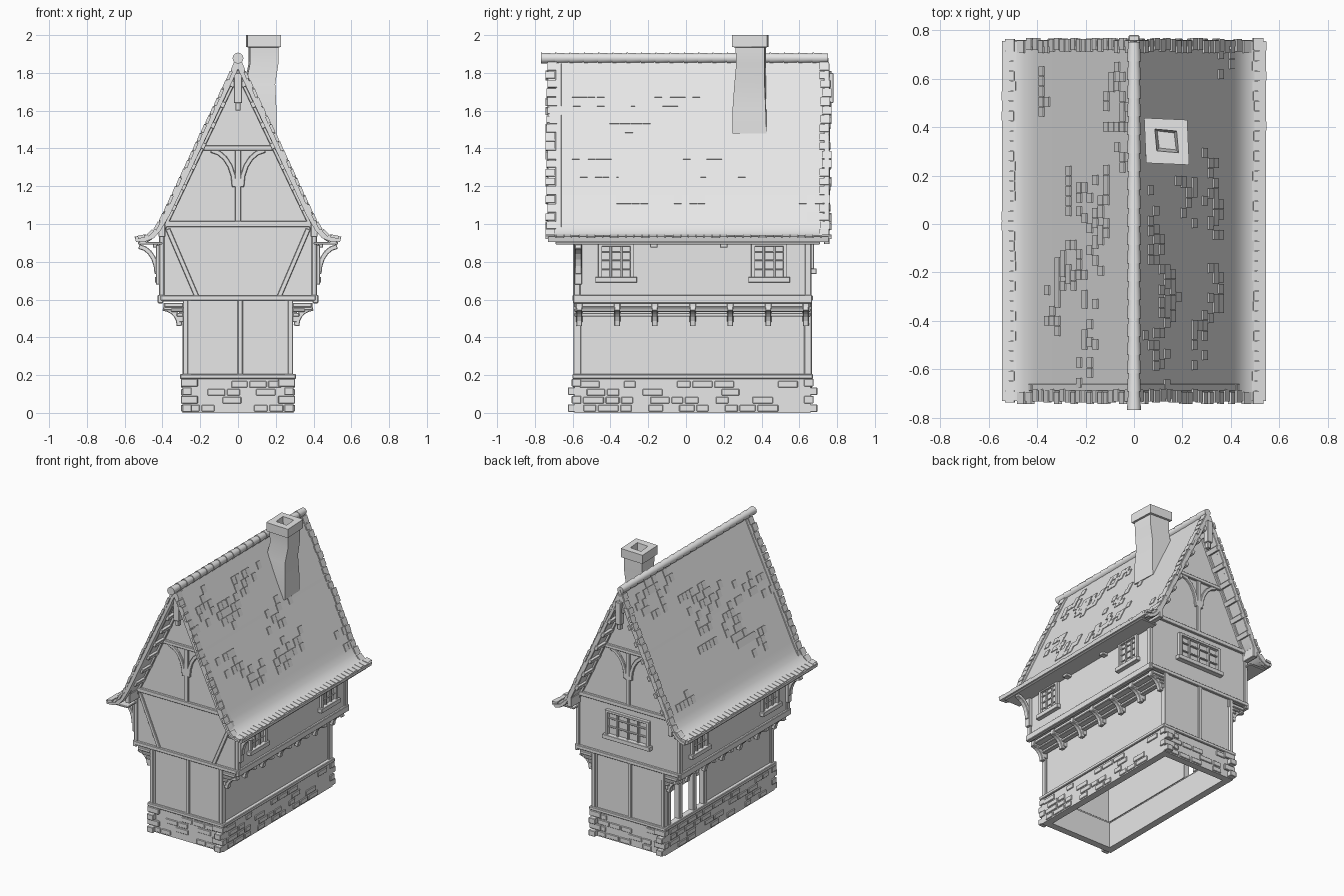
import bpy, bmesh, random
from math import pi, sin, cos, atan2, hypot, radians
from mathutils import Matrix, Vector

random.seed(4)
if "Cube" in bpy.data.objects:
    bpy.data.objects.remove(bpy.data.objects["Cube"])

grey = bpy.data.materials.new("plain_grey")
grey.use_nodes = True
grey.diffuse_color = (0.8, 0.8, 0.8, 1)
grey.node_tree.nodes["Principled BSDF"].inputs["Base Color"].default_value = (0.8, 0.8, 0.8, 1)

T = lambda x, y, z: Matrix.Translation((x, y, z))
R = lambda a, axis: Matrix.Rotation(a, 4, axis)
FLIP = Matrix.Scale(-1, 4, (1, 0, 0))
MID, HALF = 0.035, 0.625            # house centre and half length along y
FRONT, BACK, RIGHT, LEFT = 0, pi, pi / 2, -pi / 2


def finish(name, bm, smooth=False):
    bmesh.ops.recalc_face_normals(bm, faces=bm.faces)
    me = bpy.data.meshes.new(name)
    bm.to_mesh(me)
    bm.free()
    me.materials.append(grey)
    ob = bpy.data.objects.new(name, me)
    bpy.context.collection.objects.link(ob)
    if smooth:
        bpy.ops.object.select_all(action='DESELECT')
        ob.select_set(True)
        bpy.context.view_layer.objects.active = ob
        bpy.ops.object.shade_smooth_by_angle(angle=radians(32))
    return ob


def parts(name, items, bevel=0.0):
    bm = bmesh.new()
    for m, size in items:
        bmesh.ops.create_cube(bm, size=1, matrix=m @ Matrix.Diagonal((*size, 1)))
    ob = finish(name, bm)
    if bevel:
        mod = ob.modifiers.new("worn_edges", 'BEVEL')
        mod.width, mod.segments = bevel, 1
    return ob


def span(x0, x1, y0, y1, z0, z1):
    return T((x0 + x1) / 2, (y0 + y1) / 2, (z0 + z1) / 2), (x1 - x0, y1 - y0, z1 - z0)


def bar(p, q, w, t, y=0):
    dx, dz = q[0] - p[0], q[1] - p[1]
    m = T((p[0] + q[0]) / 2, y, (p[1] + q[1]) / 2) @ R(-atan2(dz, dx), 'Y')
    return m, (hypot(dx, dz) + w * 0.3, t, w)


def arc(cx, cz, rx, rz, a0, a1, w, t, y=0, n=5):
    a = [radians(a0 + (a1 - a0) * i / n) for i in range(n + 1)]
    pts = [(cx + rx * cos(v), cz + rz * sin(v)) for v in a]
    return [bar(p, q, w, t, y) for p, q in zip(pts, pts[1:])]


def face(angle, d):
    return T(0, MID, 0) @ R(angle, 'Z') @ T(0, -d, 0)


def put(m, items):
    return [(m @ k, s) for k, s in items]


def both(items):
    return items + put(FLIP, items)


def prism(name, pts, y0, y1, smooth=False):
    bm = bmesh.new()
    f = bm.faces.new([bm.verts.new((x, y0, z)) for x, z in pts])
    ext = bmesh.ops.extrude_face_region(bm, geom=[f])
    bmesh.ops.translate(bm, vec=(0, y1 - y0, 0),
                        verts=[v for v in ext["geom"] if isinstance(v, bmesh.types.BMVert)])
    return finish(name, bm, smooth)


Y0, Y1 = MID - HALF, MID + HALF

# Hollow stone base
def ring(hx, y0, y1, z0, z1, t):
    return both([span(hx - t, hx, y0, y1, z0, z1)]) + [
        span(-hx, hx, y0, y0 + t, z0, z1), span(-hx, hx, y1 - t, y1, z0, z1)]

parts("stone_base", ring(0.295, Y0, Y1, 0, 0.185, 0.05))
stones = []
for ang, d, half in ((FRONT, HALF, 0.28), (BACK, HALF, 0.28), (RIGHT, 0.295, 0.6), (LEFT, 0.295, 0.6)):
    for row in range(4):
        u = -half + random.uniform(0, 0.05)
        while u < half - 0.1:
            w = random.uniform(0.06, 0.11)
            if random.random() < 0.55:
                stones.append((face(ang, d) @ T(u + w / 2, 0, 0.025 + row * 0.042), (w, 0.014, 0.034)))
            u += w + 0.01
for x in (-0.285, 0.285):
    for y in (Y0 + 0.01, Y1 - 0.01):
        for row in range(4):
            w = 0.09 if row % 2 else 0.05
            stones.append((T(x - w * 0.3 * (x > 0) + w * 0.3 * (x < 0), y, 0.025 + row * 0.045),
                           (w, 0.14 - w, 0.04)))
parts("base_stones", stones, 0.003)
parts("sill_beam", ring(0.307, Y0 - 0.012, Y1 + 0.012, 0.18, 0.205, 0.05), 0.004)

# Ground floor walls, with the open doorway on the left-hand long side of the back
t = 0.03
parts("ground_walls", [
    span(0.25, 0.28, Y0, Y1, 0.2, 0.6), span(-0.28, -0.25, Y0, 0.2, 0.2, 0.6),
    span(-0.28, -0.25, 0.2, Y1, 0.54, 0.6),
    span(-0.28, 0.28, Y0 + 0.005, Y0 + t, 0.2, 0.6), span(-0.28, 0.28, Y1 - t, Y1 - 0.005, 0.2, 0.6)])
posts = []
for ang in (FRONT, BACK):
    posts += put(face(ang, HALF), [span(x - 0.014, x + 0.014, -0.006, 0.02, 0.2, 0.6)
                                   for x in (-0.278, 0.012, 0.278)])
posts += both([span(0.26, 0.292, y, y + 0.035, 0.2, 0.6) for y in (Y0, Y1 - 0.035)])
posts += [span(-0.295, -0.25, y, y + 0.035, 0.2, 0.56) for y in (0.18, 0.3, 0.46, 0.59)]
posts += [span(-0.295, -0.25, 0.18, 0.62, 0.535, 0.56)]
parts("ground_posts", posts, 0.004)

# Upper floor and gables
prism("upper_floor", [(-0.41, 0.59), (0.41, 0.59), (0.41, 0.97), (0, 1.83), (-0.41, 0.97)], Y0 + 0.005, Y1 - 0.005)
beams = both([span(0.395, 0.425, Y0 - 0.008, Y1 + 0.008, 0.58, 0.625),
              span(0.29, 0.325, Y0, Y1, 0.51, 0.53), span(0.29, 0.355, Y0, Y1, 0.535, 0.553),
              span(0.29, 0.39, Y0, Y1, 0.558, 0.582)])
beams += both([span(0.39, 0.418, y, y + 0.035, 0.6, 0.97) for y in (Y0 - 0.004, Y1 - 0.031)])
parts("jetty_beams", beams, 0.004)

# Joists and curved brackets under the jetty
joists = []
for i in range(7):
    y = -0.565 + i * 0.2
    joists += [span(0.28, 0.395, y - 0.017, y + 0.017, 0.545, 0.583),
               span(0.28, 0.312, y - 0.017, y + 0.017, 0.48, 0.56)]
    joists += arc(0.4, 0.465, 0.09, 0.09, 180, 95, 0.03, 0.03, y)
parts("jetty_brackets", both(joists), 0.003)

# Gable timber framing
for name, ang in (("front", FRONT), ("back", BACK)):
    fr = [span(-0.41, 0.41, -0.012, 0.01, 0.985, 1.015), span(-0.41, 0.41, -0.012, 0.01, 0.595, 0.622),
          span(-0.2, 0.2, -0.012, 0.01, 1.39, 1.415), span(-0.016, 0.016, -0.008, 0.01, 1.0, 1.4)]
    half = arc(0.15, 1.2, 0.13, 0.19, 180, 95, 0.025, 0.016)
    half += [bar((0.4, 0.97), (0.02, 1.77), 0.03, 0.02)]
    if ang == FRONT:
        half += [bar((0.37, 0.97), (0.22, 0.62), 0.025, 0.014)]
    parts(name + "_gable_frame", put(face(ang, HALF), fr + both(half)), 0.003)
    # Bargeboards, purlin ends and apex pendant beneath the overhang
    edge = [bar((0.005, 1.84), (0.405, 1.0), 0.035, 0.03, -0.085)]
    edge += arc(0.53, 1.04, 0.12, 0.135, 195, 265, 0.025, 0.03, -0.085)
    for i in range(7):
        k = 0.1 + i * 0.13
        p = (0.4 * k - 0.012, 1.825 - 0.84 * k)
        edge.append((T(p[0], -0.045, p[1]) @ R(1.12, 'Y'), (0.035, 0.12, 0.025)))
    edge += [span(0.385, 0.42, -0.1, 0.02, 0.93, 1.0)]
    pendant = [span(-0.022, 0.022, -0.12, -0.075, 1.64, 1.8), span(-0.014, 0.014, -0.11, -0.08, 1.6, 1.65),
               span(-0.02, 0.02, -0.1, 0.02, 1.77, 1.81)]
    parts(name + "_bargeboard", put(face(ang, HALF), both(edge) + pendant), 0.003)

# Windows with frame, sill and glazing bars
def window(name, m, w, z0, z1, cols, rows):
    h = w / 2
    it = [span(s * h - 0.011, s * h + 0.011, -0.018, 0.01, z0, z1) for s in (-1, 1)]
    it += [span(-h - 0.01, h + 0.01, -0.018, 0.01, z1 - 0.018, z1),
           span(-h - 0.025, h + 0.025, -0.03, 0.01, z0 - 0.025, z0 + 0.005)]
    for i in range(1, cols):
        x = -h + w * i / cols
        it.append(span(x - 0.006, x + 0.006, -0.01, 0.01, z0, z1))
    for i in range(1, rows):
        z = z0 + (z1 - z0) * i / rows
        it.append(span(-h, h, -0.008, 0.01, z - 0.004, z + 0.004))
    parts(name, put(m, it), 0.002)

for side, ang in (("right", RIGHT), ("left", LEFT)):
    for end, u in (("a", -0.405), ("b", 0.405)):
        window(f"{side}_window_{end}", face(ang, 0.41) @ T(u, 0, 0), 0.17, 0.715, 0.9, 3, 4)
window("back_window", face(BACK, HALF), 0.33, 0.76, 0.94, 4, 3)

# Eave plank, stubs and the curved corner brackets
eave = [span(0.4, 0.53, Y0 - 0.1, Y1 + 0.05, 0.892, 0.905)]
eave += [span(0.4, 0.45, y - 0.02, y + 0.02, 0.875, 0.9) for y in (-0.17, 0.2)]
eave += arc(0.53, 0.74, 0.1, 0.14, 180, 95, 0.025, 0.035, Y0 + 0.02)
eave += [span(0.4, 0.435, Y0, Y0 + 0.04, 0.68, 0.89)]
parts("eave_brackets", both(eave), 0.003)

# Roof with flared eaves
half = [(0, 1.88), (0.2, 1.465), (0.385, 1.07), (0.41, 1.02), (0.435, 0.98), (0.465, 0.952), (0.5, 0.935), (0.545, 0.928)]
under = [(0.54, 0.905), (0.49, 0.908), (0.445, 0.925), (0.41, 0.965), (0.36, 1.05), (0, 1.82)]
loop = half + under
loop += [(-x, z) for x, z in reversed(loop) if x > 0]
RY0, RY1 = -0.73, 0.755
prism("roof", loop, RY0, RY1, True)


def on_roof(d):
    for p, q in zip(half, half[1:]):
        l = hypot(q[0] - p[0], q[1] - p[1])
        if d <= l or q == half[-1]:
            k = min(d / l, 1)
            return p[0] + (q[0] - p[0]) * k, p[1] + (q[1] - p[1]) * k, atan2(p[1] - q[1], q[0] - p[0])
        d -= l


# Loose tiles in clusters, ragged tiles along the verges and eaves
def tile(s, d, y, w, l, th):
    x, z, a = on_roof(d)
    return T(s * x, y, z) @ R(s * a, 'Y') @ R(s * 0.05, 'Y'), (l, w, th)

tiles = []
STEP = 0.052
for s in (-1, 1):
    for row in range(1, 22):
        d = row * STEP
        for y, sgn in ((RY0, -1), (RY1, 1)):
            out = random.choice((0.002, 0.008, 0.014))
            tiles.append(tile(s, d, y + sgn * (out - 0.025), 0.05, STEP * random.uniform(0.7, 0.95), 0.016))
    for c in range(18):
        row, y = random.randint(2, 18), random.uniform(-0.62, 0.62)
        for k in range(7):
            r, yy = row + random.randint(-1, 1), y + random.randint(-2, 2) * 0.042
            tiles.append(tile(s, r * STEP, yy, 0.04, 0.05, 0.011))
    for i in range(36):
        tiles.append(tile(s, 1.09 + random.uniform(0, 0.012), RY0 + 0.02 + i * 0.0413, 0.038, 0.05, 0.012))
parts("roof_tiles", tiles)

# Overlapping ridge caps
bm = bmesh.new()
for i in range(20):
    m = T(0, -0.727 + i * 0.0757, 1.878) @ R(pi / 2, 'X')
    bmesh.ops.create_cone(bm, cap_ends=True, segments=12, radius1=0.024, radius2=0.029, depth=0.082, matrix=m)
finish("ridge_caps", bm, True)

# Crooked chimney, lofted from square rings and hollow at the top
bm = bmesh.new()
rings = [(0.12, 0.34, 0.08, 0.09, 1.48), (0.118, 0.338, 0.082, 0.088, 1.6), (0.115, 0.34, 0.078, 0.08, 1.74),
         (0.135, 0.345, 0.075, 0.075, 1.85), (0.135, 0.343, 0.076, 0.077, 1.935), (0.135, 0.341, 0.089, 0.093, 1.937),
         (0.135, 0.341, 0.089, 0.093, 2.0), (0.135, 0.343, 0.045, 0.045, 2.0), (0.135, 0.345, 0.035, 0.035, 1.9)]
prev = None
for cx, cy, hx, hy, z in rings:
    cur = [bm.verts.new((cx + a * hx - b * 0.004, cy + b * hy - a * 0.004, z))
           for a, b in ((-1, -1), (1, -1), (1, 1), (-1, 1))]
    if prev:
        for i in range(4):
            bm.faces.new((prev[i], prev[(i + 1) % 4], cur[(i + 1) % 4], cur[i]))
    else:
        bm.faces.new(cur)
    prev = cur
bm.faces.new(prev)
finish("chimney", bm, True)
